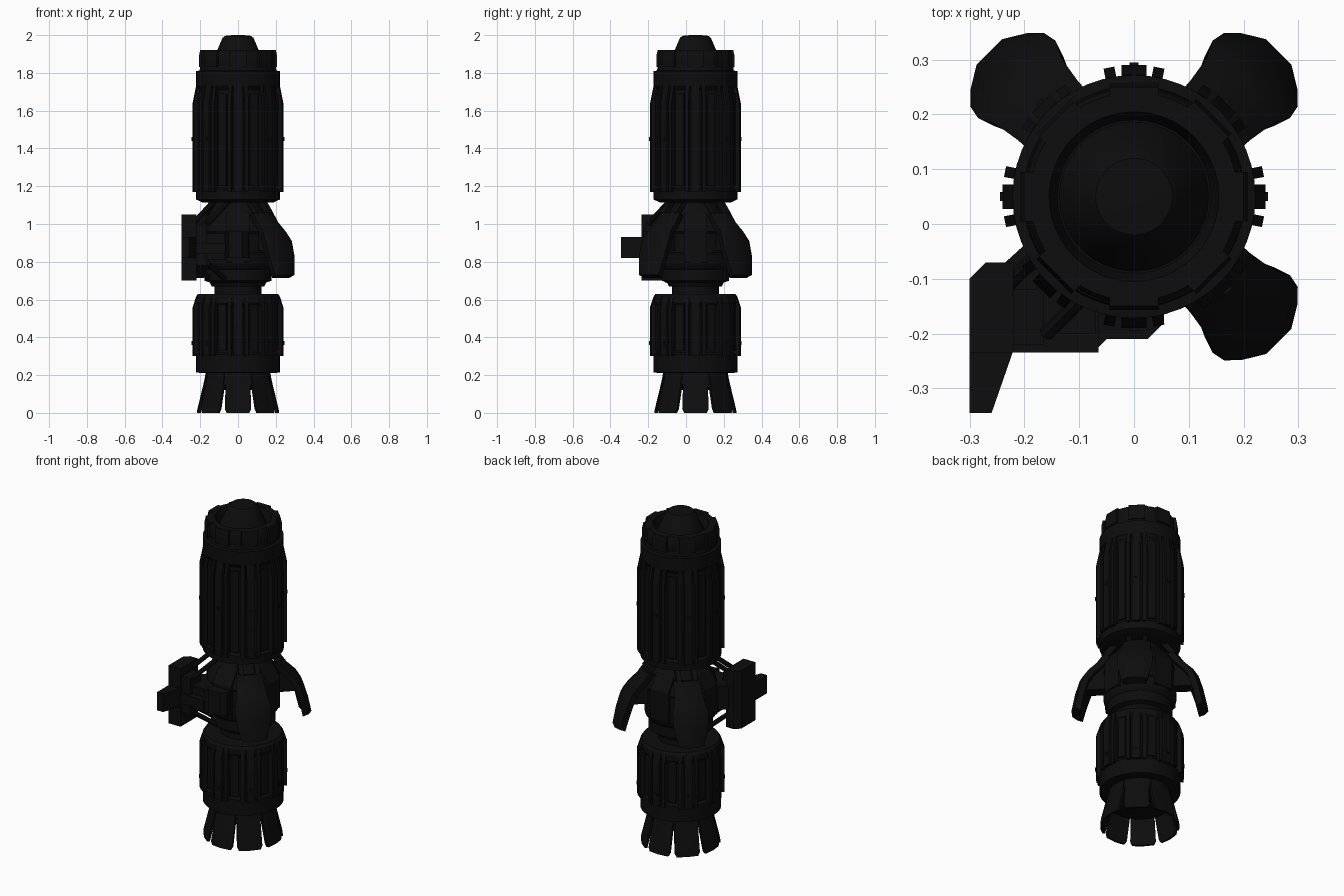
import bpy, bmesh
from math import sin, cos, pi, radians
from mathutils import Matrix, Vector

if "Cube" in bpy.data.objects:
    bpy.data.objects.remove(bpy.data.objects["Cube"], do_unlink=True)

COLOUR = (0.004, 0.004, 0.004, 1)
black = bpy.data.materials.new("matte_black")
black.use_nodes = True
black.diffuse_color = COLOUR
black.node_tree.nodes["Principled BSDF"].inputs["Base Color"].default_value = COLOUR
AXIS = Vector((0, 0.05, 0))


def finish(name, bm):
    bmesh.ops.recalc_face_normals(bm, faces=bm.faces)
    mesh = bpy.data.meshes.new(name)
    bm.to_mesh(mesh)
    bm.free()
    obj = bpy.data.objects.new(name, mesh)
    bpy.context.collection.objects.link(obj)
    mesh.materials.append(black)
    bpy.ops.object.select_all(action="DESELECT")
    bpy.context.view_layer.objects.active = obj
    obj.select_set(True)
    bpy.ops.object.shade_smooth_by_angle(angle=radians(32))
    return obj


def lathe(name, profile, sides=48):
    """Closed solid of revolution from (radius, z) points."""
    bm = bmesh.new()
    rings = [[bm.verts.new((r * cos(2 * pi * i / sides), r * sin(2 * pi * i / sides) + AXIS.y, z))
              for i in range(sides)] for r, z in profile]
    for a, b in zip(rings, rings[1:]):
        for i in range(sides):
            j = (i + 1) % sides
            bm.faces.new((a[i], a[j], b[j], b[i]))
    bm.faces.new(rings[0])
    bm.faces.new(rings[-1])
    return finish(name, bm)


def add_loft(bm, sections, matrix):
    """Skin a row of equal point loops and cap both ends."""
    loops = [[bm.verts.new(matrix @ Vector(p)) for p in s] for s in sections]
    n = len(loops[0])
    for a, b in zip(loops, loops[1:]):
        for i in range(n):
            bm.faces.new((a[i], a[(i + 1) % n], b[(i + 1) % n], b[i]))
    bm.faces.new(loops[0])
    bm.faces.new(loops[-1])


def around(degrees):
    return Matrix.Translation(AXIS) @ Matrix.Rotation(radians(degrees), 4, "Z")


def add_slab(bm, outline, width, degrees):
    """Radial slab: (radius, z) outline given a tangential width."""
    add_loft(bm, [[(r, s * width / 2, z) for r, z in outline] for s in (-1, 1)], around(degrees))


def prism(name, outline, z0, z1):
    bm = bmesh.new()
    add_loft(bm, [[(x, y, z) for x, y in outline] for z in (z0, z1)], Matrix())
    return finish(name, bm)


def box(name, x0, x1, y0, y1, z0, z1):
    return prism(name, [(x0, y0), (x1, y0), (x1, y1), (x0, y1)], z0, z1)


def strut(name, start, end, radius):
    a, b = Vector(start), Vector(end)
    bm = bmesh.new()
    turn = (b - a).to_track_quat("Z", "Y").to_matrix().to_4x4()
    bmesh.ops.create_cone(bm, cap_ends=True, segments=8, radius1=radius, radius2=radius,
                          depth=(b - a).length, matrix=Matrix.Translation((a + b) / 2) @ turn)
    return finish(name, bm)


# Main bodies, bottom to top
lathe("nozzle_collar", [(0.13, 0.12), (0.182, 0.15), (0.17, 0.22)])
lathe("lower_body", [(0.19, 0.21), (0.222, 0.215), (0.222, 0.31), (0.208, 0.32),
                     (0.208, 0.56), (0.222, 0.58), (0.222, 0.615), (0.212, 0.63)])
lathe("waist_neck", [(0.125, 0.6), (0.125, 0.7)])
lathe("middle_body", [(0.14, 0.67), (0.15, 0.69), (0.178, 0.70), (0.178, 0.76), (0.195, 0.78),
                      (0.2, 0.8), (0.2, 0.84), (0.193, 0.85), (0.193, 0.95), (0.2, 0.96),
                      (0.19, 1.0), (0.15, 1.06), (0.105, 1.13)])
lathe("upper_body", [(0.19, 1.115), (0.222, 1.13), (0.222, 1.18), (0.208, 1.19), (0.208, 1.71),
                     (0.222, 1.73), (0.222, 1.81), (0.203, 1.812), (0.2, 1.84)])
lathe("top_cup", [(0.19, 1.81), (0.198, 1.83), (0.198, 1.9), (0.19, 1.92), (0.155, 1.92), (0.14, 1.86)])
lathe("nose_cap", [(0.14, 1.85), (0.125, 1.89), (0.11, 1.92), (0.082, 1.985), (0.07, 1.996), (0.03, 2.0)])

# Cup blocks around the nose
bm = bmesh.new()
for k in range(8):
    add_slab(bm, [(0.17, 1.83), (0.207, 1.83), (0.207, 1.89), (0.2, 1.921), (0.17, 1.921)], 0.09, 45 * k)
finish("cup_blocks", bm)


# Ribs in groups of three and flat panels between them
def add_ribs(name, z0, z1, z2):
    bm = bmesh.new()
    outline = [(0.19, z0), (0.24, z0), (0.24, z1), (0.222, z2), (0.19, z2)]
    panel = [(0.19, z0 + 0.03), (0.219, z0 + 0.03), (0.219, z2 - 0.04), (0.19, z2 - 0.04)]
    stud = [(0.22, z1 - 0.2), (0.245, z1 - 0.2), (0.245, z1 - 0.18), (0.22, z1 - 0.18)]
    for k in range(8):
        add_slab(bm, outline, 0.045, 45 * k)
        add_slab(bm, stud, 0.016, 45 * k)
        for side in (-1, 1):
            add_slab(bm, outline, 0.02, 45 * k + 11 * side)
        add_slab(bm, panel, 0.045, 45 * k + 22.5)
    finish(name, bm)


add_ribs("lower_ribs", 0.3, 0.56, 0.615)
add_ribs("upper_ribs", 1.17, 1.64, 1.73)

# Nozzle petals
bm = bmesh.new()
for k in range(8):
    rows = [(0.163, 0.06, 0.21), (0.179, 0.066, 0.14), (0.208, 0.07, 0.02), (0.211, 0.06, 0.0)]
    add_loft(bm, [[(r, -w, z), (r + 0.007, 0, z), (r, w, z), (r - 0.014, w, z),
                   (r - 0.007, 0, z), (r - 0.014, -w, z)] for r, w, z in rows], around(45 * k))
finish("nozzle_petals", bm)

# Three curved blades with their root struts
ROWS = [(0.2, 0.075, 1.06), (0.235, 0.077, 1.01), (0.285, 0.085, 0.96),
        (0.315, 0.1, 0.91), (0.34, 0.095, 0.83), (0.362, 0.072, 0.73)]
for name, angle in (("back_left", 45), ("back_right", 135), ("front_left", -45)):
    bm = bmesh.new()
    add_loft(bm, [[(r - 0.012, -w, z), (r + 0.012, -w * 0.45, z), (r + 0.012, w * 0.45, z), (r - 0.012, w, z),
                   (r - 0.042, w * 0.9, z - 0.015), (r - 0.03, 0, z - 0.015),
                   (r - 0.042, -w * 0.9, z - 0.015)] for r, w, z in ROWS], around(angle))
    for side in (-1, 1):
        m = around(angle) @ Matrix.Translation((0, side * 0.045, 0))
        add_loft(bm, [[(r, -0.014, z), (r, 0.014, z), (r - 0.02, 0.014, z - 0.025), (r - 0.02, -0.014, z - 0.025)]
                      for r, z in ((0.14, 1.14), (0.205, 1.06))], m)
    # hinge block between blade and body
    add_slab(bm, [(0.15, 0.86), (0.29, 0.86), (0.29, 0.94), (0.22, 1.01), (0.15, 1.01)], 0.07, angle)
    finish(name + "_blade", bm)

# Raised pads on the middle body
bm = bmesh.new()
for k in range(4):
    add_slab(bm, [(0.15, 0.78), (0.204, 0.8), (0.204, 0.98), (0.15, 1.06)], 0.12, 90 * k)
finish("middle_pads", bm)

# Side mount on the front right
prism("mount_plate", [(-0.3, -0.235), (-0.22, -0.235), (-0.22, -0.07), (-0.27, -0.07), (-0.3, -0.1)], 0.7, 1.05)
prism("mount_wedge", [(-0.3, -0.23), (-0.3, -0.345), (-0.26, -0.345), (-0.22, -0.23)], 0.82, 0.93)
prism("mount_arm", [(-0.235, -0.07), (-0.18, -0.02), (-0.07, -0.12), (-0.07, -0.2), (-0.235, -0.2)], 0.81, 0.95)
box("mount_crossbar", -0.23, -0.065, -0.235, -0.15, 0.84, 0.9)
box("mount_upright", -0.23, -0.165, -0.22, -0.12, 0.78, 1.0)
prism("front_lug", [(-0.065, -0.225), (-0.05, -0.21), (0.025, -0.21), (0.055, -0.18),
                    (0.055, -0.1), (-0.065, -0.1)], 0.82, 0.96)
for name, shift in (("left", 0.04), ("right", -0.04)):
    strut("upper_strut_" + name, (-0.08 + shift, -0.04 - shift, 1.13),
          (-0.2 + shift, -0.16 - shift, 1.0), 0.014)
    strut("lower_strut_" + name, (-0.1 + shift, -0.06 - shift, 0.7),
          (-0.2 + shift, -0.16 - shift, 0.79), 0.014)
